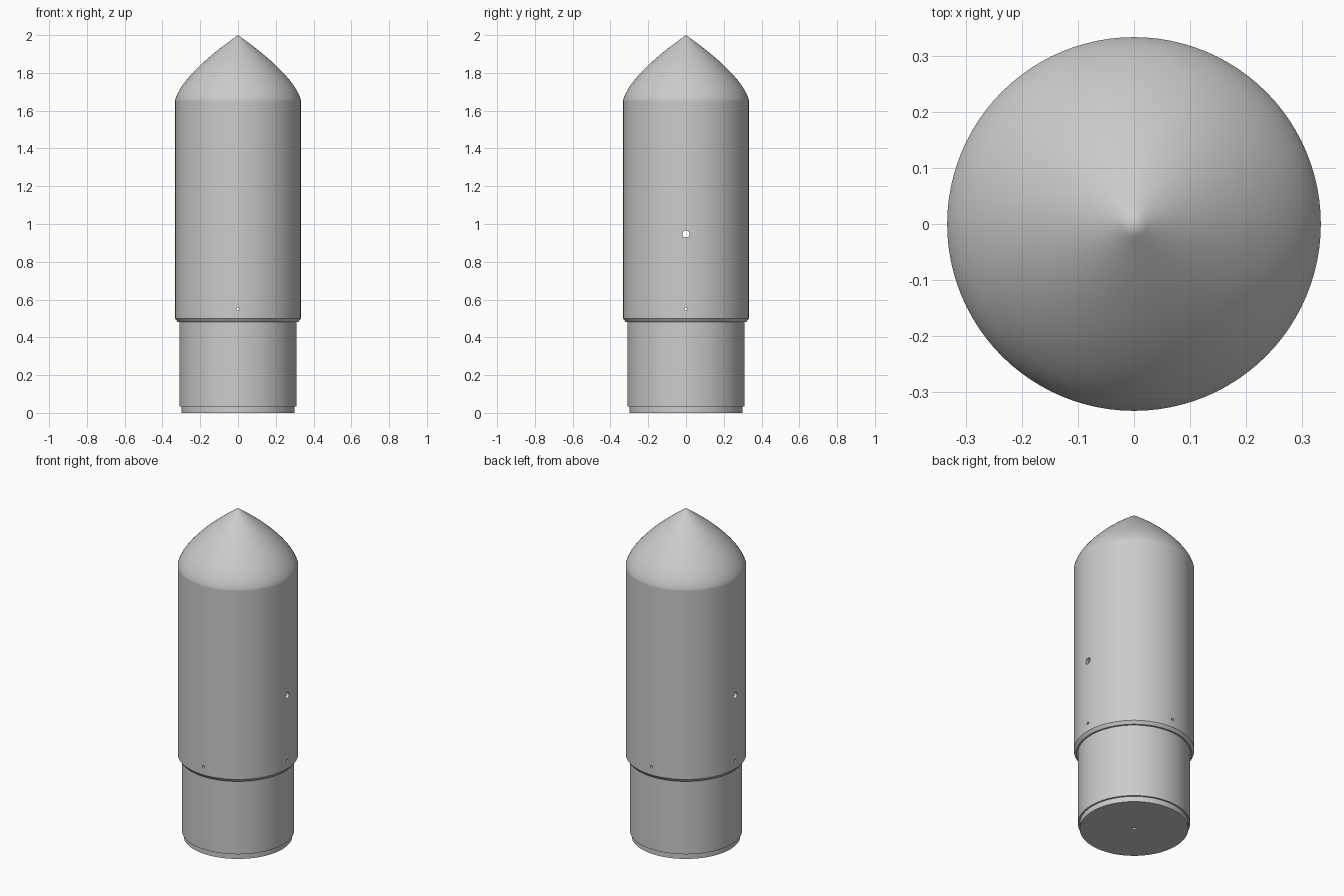
import bpy, math

cube = bpy.data.objects.get("Cube")
if cube:
    bpy.data.objects.remove(cube)

grey = bpy.data.materials.new("plain_grey")
grey.use_nodes = True
COLOUR = (0.6, 0.6, 0.6, 1)
grey.diffuse_color = COLOUR
grey.node_tree.nodes["Principled BSDF"].inputs["Base Color"].default_value = COLOUR

SEGMENTS = 96
WALL = 0.02
R_BODY, R_LOWER, R_BASE = 0.333, 0.31, 0.3
Z_NOSE = 1.65


def lathe(name, profile):
    """Spin a closed (radius, height) outline round the z axis."""
    verts, faces, rings = [], [], []
    for r, z in profile:
        start = len(verts)
        count = SEGMENTS if r > 0 else 1
        for i in range(count):
            a = math.tau * i / SEGMENTS
            verts.append((r * math.cos(a), r * math.sin(a), z))
        rings.append([start + i % count for i in range(SEGMENTS)])
    for k, low in enumerate(rings):
        high = rings[(k + 1) % len(rings)]
        if low[0] == low[1] and high[0] == high[1]:
            continue
        for i in range(SEGMENTS):
            j = (i + 1) % SEGMENTS
            faces.append(list(dict.fromkeys((low[i], low[j], high[j], high[i]))))
    mesh = bpy.data.meshes.new(name)
    mesh.from_pydata(verts, [], faces)
    mesh.materials.append(grey)
    obj = bpy.data.objects.new(name, mesh)
    bpy.context.collection.objects.link(obj)
    return obj


def drill(obj, radius, location, rotation, length=2):
    """Cut a round hole straight through a part."""
    bpy.ops.mesh.primitive_cylinder_add(vertices=24, radius=radius, depth=length,
                                        location=location, rotation=rotation)
    cutter = bpy.context.object
    cutter.name = "hole_cutter"
    cutter.hide_render = True
    cutter.data.materials.append(grey)
    mod = obj.modifiers.new("hole", 'BOOLEAN')
    mod.operation, mod.solver, mod.object = 'DIFFERENCE', 'EXACT', cutter
    bpy.context.view_layer.objects.active = obj
    bpy.ops.object.modifier_apply(modifier=mod.name)
    bpy.data.objects.remove(cutter)


# Base plug with a central hole
base_plug = lathe("base_plug", [(0, 0), (R_BASE, 0), (R_BASE, 0.04), (0, 0.04)])
drill(base_plug, 0.011, (0, 0, 0), (0, 0, 0), 0.3)

# Lower tube
lower_tube = lathe("lower_tube", [
    (R_LOWER - WALL, 0.033), (R_LOWER, 0.033), (R_LOWER, 0.52), (R_LOWER - WALL, 0.52)])

# Main tube with a chamfered lower lip
main_tube = lathe("main_tube", [
    (R_LOWER, 0.482), (0.32, 0.482), (R_BODY, 0.5), (R_BODY, Z_NOSE),
    (R_BODY - WALL, Z_NOSE), (R_BODY - WALL, 0.51), (R_LOWER, 0.51)])

# One large cross hole and two small crossing vent holes
ALONG_X = (0, math.pi / 2, 0)
ALONG_Y = (math.pi / 2, 0, 0)
drill(main_tube, 0.019, (0, 0, 0.947), ALONG_X)
for direction in (ALONG_X, ALONG_Y):
    drill(main_tube, 0.008, (0, 0, 0.549), direction)

# Pointed nose, closed by a flat floor
STEPS = 32
nose = [(0, Z_NOSE)]
for i in range(STEPS + 1):
    t = (i / STEPS) ** 1.5
    nose.append((R_BODY * (1 - t ** 1.5), Z_NOSE + (2 - Z_NOSE) * t))
nose_cone = lathe("nose_cone", nose)

# Smooth round walls, keep the edges crisp
bpy.ops.object.select_all(action='DESELECT')
for obj in (base_plug, lower_tube, main_tube, nose_cone):
    obj.select_set(True)
bpy.context.view_layer.objects.active = main_tube
bpy.ops.object.shade_smooth_by_angle(angle=math.radians(30))
